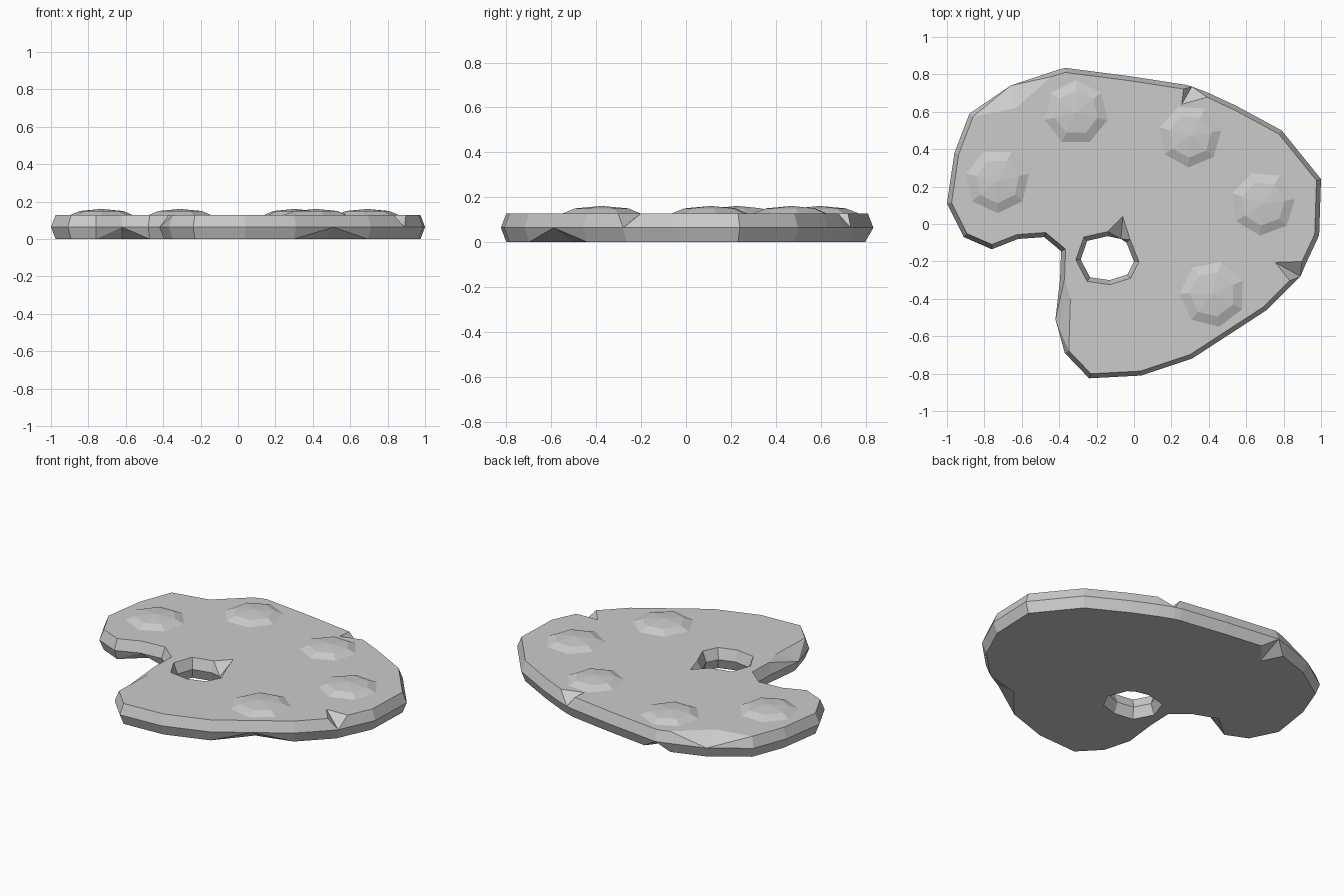
import bpy
import bmesh
import math
from mathutils import Vector

if "Cube" in bpy.data.objects:
    bpy.data.objects.remove(bpy.data.objects["Cube"], do_unlink=True)

THICKNESS = 0.128
RIM_INSET = 0.024

# One plain grey for the whole model
grey = bpy.data.materials.new("plain grey")
grey.use_nodes = True
colour = (0.6, 0.6, 0.6, 1)
grey.diffuse_color = colour
shader = next(n for n in grey.node_tree.nodes if n.type == "BSDF_PRINCIPLED")
shader.inputs["Base Color"].default_value = colour


def finish(bm, name):
    """Turn a bmesh into a flat shaded object."""
    bmesh.ops.recalc_face_normals(bm, faces=bm.faces[:])
    mesh = bpy.data.meshes.new(name)
    bm.to_mesh(mesh)
    bm.free()
    mesh.materials.append(grey)
    obj = bpy.data.objects.new(name, mesh)
    bpy.context.collection.objects.link(obj)
    return obj


def inset(points, distance):
    """Mitred offset of a closed loop, towards the right of its direction."""
    result = []
    for i, point in enumerate(points):
        before = (point - points[i - 1]).normalized()
        after = (points[(i + 1) % len(points)] - point).normalized()
        a = Vector((before.y, -before.x))
        b = Vector((after.y, -after.x))
        result.append(point + (a + b) * distance / (1 + a.dot(b)))
    return result


def edge_band(bm, loop, chips_top, chips_bottom):
    """Faceted edge: a ridge at half height, with the rims set back.

    Chips move single rim points inward. Returns the top and bottom rims."""
    points = [Vector(p) for p in loop]
    ridge = [bm.verts.new((p.x, p.y, THICKNESS / 2)) for p in points]
    rims = []
    for z, chips in ((THICKNESS, chips_top), (0, chips_bottom)):
        rim = []
        for i, p in enumerate(inset(points, RIM_INSET)):
            x, y = chips.get(loop[i], p)
            rim.append(bm.verts.new((x, y, z)))
        for i in range(len(loop)):
            j = (i + 1) % len(loop)
            if loop[j] in chips:
                bm.faces.new((ridge[i], ridge[j], rim[i]))
                bm.faces.new((ridge[j], rim[j], rim[i]))
            elif loop[i] in chips:
                bm.faces.new((ridge[i], ridge[j], rim[j]))
                bm.faces.new((ridge[i], rim[j], rim[i]))
            else:
                bm.faces.new((ridge[i], ridge[j], rim[j], rim[i]))
        rims.append(rim)
    return rims


# Board outline, clockwise, and thumb hole, anticlockwise
outline = [
    (-1, .11), (-.96, .38), (-.88, .59), (-.66, .74), (-.45, .81),
    (-.37, .835), (-.27, .822), (-.02, .79), (.27, .745), (.31, .735),
    (.4, .7), (.55, .63), (.79, .5), (1, .24), (.99, -.06), (.92, -.21),
    (.89, -.28), (.85, -.32), (.71, -.46), (.51, -.59), (.31, -.72),
    (.04, -.81), (-.24, -.825), (-.37, -.69), (-.42, -.51),
    (-.395, -.29), (-.39, -.145), (-.48, -.07), (-.62, -.08),
    (-.76, -.135), (-.91, -.07),
]
thumb_hole = [
    (-.285, -.19), (-.235, -.285), (-.13, -.3), (-.035, -.27), (0, -.2),
    (-.04, -.1), (-.07, -.08), (-.14, -.065), (-.25, -.09),
]
# Chips: outline point -> where its rim point lies instead
chips_top = {
    (-.66, .74): (-.63, .62), (.31, .735): (.255, .64),
    (.89, -.28): (.755, -.205), (-.42, -.51): (-.34, -.4),
    (-.07, -.08): (-.06, .04),
}
chips_bottom = {
    (-.37, .835): (-.38, .66), (.51, -.59): (.47, -.5),
    (-.62, -.08): (-.62, .01),
}

# Board: both edge bands, then flat faces spanning outline and hole
bm = bmesh.new()
outer_rims = edge_band(bm, outline, chips_top, chips_bottom)
hole_rims = edge_band(bm, thumb_hole, chips_top, chips_bottom)
for rims in zip(outer_rims, hole_rims):
    edges = [bm.edges.get((rim[i - 1], rim[i]))
             for rim in rims for i in range(len(rim))]
    bmesh.ops.triangle_fill(bm, edges=edges, use_beauty=True)
finish(bm, "palette_board")


def paint_dab(name, x, y, radius, start):
    """Low seven-sided dome with a wide base, a shoulder and a peak."""
    bm = bmesh.new()
    sides = 7
    rings = []
    for scale, z in ((1, THICKNESS - .003), (.66, THICKNESS + .022)):
        ring = []
        for i in range(sides):
            angle = math.radians(start) + math.tau * i / sides
            ring.append(bm.verts.new((x + radius * scale * math.cos(angle),
                                      y + radius * scale * math.sin(angle), z)))
        rings.append(ring)
    peak = bm.verts.new((x, y, THICKNESS + .033))
    base, shoulder = rings
    for i in range(sides):
        bm.faces.new((base[i - 1], base[i], shoulder[i], shoulder[i - 1]))
        bm.faces.new((shoulder[i - 1], shoulder[i], peak))
    finish(bm, name)


# Five dabs of paint around the board
paint_dab("paint_dab_back", -.31, .595, .18, -13)
paint_dab("paint_dab_right", -.73, .23, .18, -90)
paint_dab("paint_dab_back_left", .3, .47, .175, -93)
paint_dab("paint_dab_left", .69, .11, .18, -44)
paint_dab("paint_dab_front", .42, -.375, .185, -27)
